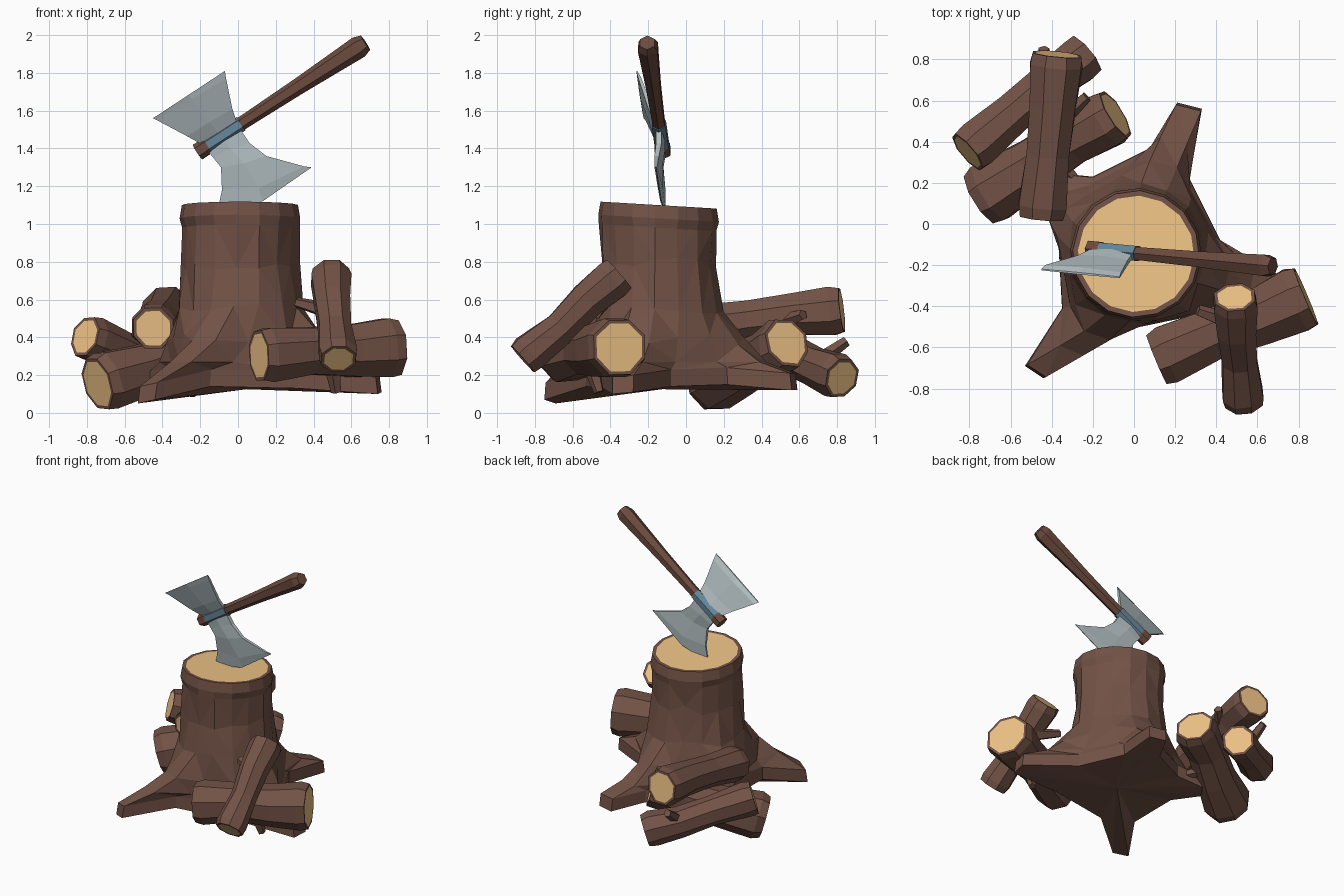
import bpy, bmesh, math, random
from mathutils import Vector

if "Cube" in bpy.data.objects:
    bpy.data.objects.remove(bpy.data.objects["Cube"])

random.seed(4)


def material(name, rgb):
    m = bpy.data.materials.new(name)
    m.diffuse_color = (*rgb, 1)
    m.use_nodes = True
    m.node_tree.nodes["Principled BSDF"].inputs["Base Color"].default_value = m.diffuse_color
    return m


BARK = material("bark", (0.17, 0.085, 0.062))
WOOD = material("cut_wood", (0.87, 0.55, 0.24))
HANDLE = material("handle_wood", (0.15, 0.07, 0.048))
STEEL = material("steel", (0.45, 0.52, 0.54))
BAND = material("blue_steel", (0.13, 0.24, 0.32))


def finish(bm, name, mats):
    bmesh.ops.recalc_face_normals(bm, faces=bm.faces)
    me = bpy.data.meshes.new(name)
    bm.to_mesh(me)
    bm.free()
    for m in mats:
        me.materials.append(m)
    ob = bpy.data.objects.new(name, me)
    bpy.context.collection.objects.link(ob)
    return ob


def skin(bm, rings):
    """Bridge successive closed rings of vertices; returns the side faces."""
    faces = []
    for a, b in zip(rings, rings[1:]):
        n = len(a)
        for i in range(n):
            j = (i + 1) % n
            faces.append(bm.faces.new((a[i], a[j], b[j], b[i])))
    return faces


def cut_end(bm, face, rim):
    """Inset an end face so that a bark rim surrounds the pale wood."""
    face.normal_update()
    bmesh.ops.inset_individual(bm, faces=[face], thickness=rim)
    face.material_index = 1


def tube(name, start, end, profile, sides, mats, rim=0, jitter=0):
    """Faceted round bar; profile is a list of (fraction, radius)."""
    a, b = Vector(start), Vector(end)
    q = (b - a).to_track_quat('Z', 'Y')
    bm = bmesh.new()
    rings = []
    for k, (t, r) in enumerate(profile):
        off = Vector((0, 0, 0))
        if 1 < k < len(profile) - 2:
            off = q @ Vector((random.uniform(-1, 1), random.uniform(-1, 1), 0)) * jitter
        ring = []
        for i in range(sides):
            an = 2 * math.pi * (i + 0.5) / sides
            rr = r * (1 + random.uniform(-1, 1) * jitter * 3)
            ring.append(bm.verts.new(a.lerp(b, t) + off + q @ Vector((rr * math.cos(an), rr * math.sin(an), 0))))
        rings.append(ring)
    skin(bm, rings)
    caps = [bm.faces.new(rings[0][::-1]), bm.faces.new(rings[-1])]
    if rim:
        bmesh.ops.recalc_face_normals(bm, faces=bm.faces)
        for c in caps:
            cut_end(bm, c, rim)
    return finish(bm, name, mats)


# Stump: each root is two tip columns, with two valley columns between roots
CX, CY = 0.01, -0.145
base = [(0.74, -0.39, .10), (0.76, -0.28, .11), (0.42, -0.08, .14), (0.27, 0.22, .15),
        (0.33, 0.56, .12), (0.21, 0.59, .12), (0.08, 0.37, .14), (-0.20, 0.23, .15),
        (-0.40, 0.25, .13), (-0.47, 0.15, .13), (-0.37, -0.05, .15), (-0.35, -0.41, .13),
        (-0.53, -0.69, .05), (-0.44, -0.75, .07), (-0.15, -0.53, .14), (0.32, -0.44, .13)]
N = len(base)
# (height, circle radius, blend towards root outline)
levels = [(0, .40, 1), (.09, .39, .97), (.27, .37, .55), (.39, .355, .25), (.55, .33, .03),
          (.79, .307, 0), (.98, .308, 0), (1.03, .32, 0), (1.10, .308, 0)]
bm = bmesh.new()
rings = []
for k, (z, r, f) in enumerate(levels):
    ring = []
    for i, (bx, by, bz) in enumerate(base):
        an = math.radians(334 + 360 / N * i)
        rr = r + (random.uniform(-.012, .012) if 1 < k < 7 else 0)
        x, y = CX + rr * math.cos(an), CY + rr * math.sin(an)
        zz = z + (bz if k < 2 else 0)
        if 2 < k < 6:
            zz += random.uniform(-.035, .035)
        if k > 5:
            zz -= 0.06 * (y - CY)
        ring.append(bm.verts.new((x + (bx - x) * f, y + (by - y) * f, zz)))
    rings.append(ring)
sides = skin(bm, rings)
top = bm.faces.new(rings[-1])
bottom = bm.faces.new(rings[0][::-1])
bmesh.ops.recalc_face_normals(bm, faces=bm.faces)
cut_end(bm, top, 0.025)
bmesh.ops.poke(bm, faces=[bottom])
bmesh.ops.triangulate(bm, faces=sides[N:N * 6], quad_method='SHORT_EDGE')
finish(bm, "stump", [BARK, WOOD])


# Firewood logs: start, end, start radius, end radius
logs = {
    "back_log_low": ((-0.745, 0.125, 0.155), (-0.09, 0.535, 0.37), .162, .148),
    "back_log_outer": ((-0.81, 0.35, 0.405), (-0.235, 0.825, 0.185), .122, .122),
    "back_log_top": ((-0.45, 0.03, 0.45), (-0.375, 0.825, 0.545), .126, .138),
    "front_log_lying": ((0.11, -0.655, 0.305), (0.835, -0.35, 0.35), .152, .17),
    "front_log_leaning": ((0.53, -0.865, 0.285), (0.49, -0.355, 0.735), .107, .115),
}
for name, (a, b, ra, rb) in logs.items():
    prof = [(0, ra * .92), (.07, ra), (.38, ra * .87), (.68, rb * .87), (.93, rb), (1, rb * .92)]
    tube(name, a, b, prof, 8, [BARK, WOOD], rim=0.018, jitter=0.012)

# Short broken twigs on the logs
twigs = [((0.48, -0.48, 0.54), (0.31, -0.42, 0.585)),
         ((0.50, -0.50, 0.25), (0.52, -0.46, 0.11)),
         ((0.40, -0.50, 0.36), (0.35, -0.42, 0.41)),
         ((-0.42, 0.68, 0.26), (-0.44, 0.85, 0.38)),
         ((-0.38, 0.48, 0.47), (-0.23, 0.62, 0.52)),
         ((-0.40, 0.34, 0.24), (-0.28, 0.21, 0.20))]
for i, (a, b) in enumerate(twigs):
    tube(f"twig_{i + 1}", a, b, [(0, .045), (.6, .035), (1, .028)], 5, [BARK])

# Axe handle with flared ends, and the band at the eye
h0, h1 = Vector((-0.215, -0.122, 1.38)), Vector((0.675, -0.205, 1.96))
tube("axe_handle", h0, h1,
     [(0, .046), (.05, .046), (.08, .036), (.3, .037), (.6, .044), (.88, .056), (.96, .06), (1, .045)],
     6, [HANDLE])
tube("axe_band", h0.lerp(h1, .06), h0.lerp(h1, .26), [(0, .042), (1, .042)], 6, [BAND])

# Double axe head: rows across it (left, middle, right in x,z), depth, half thickness
rows = [((-.45, 1.56), (-.26, 1.685), (-.07, 1.81), -.262, .005),
        ((-.43, 1.55), (-.245, 1.66), (-.063, 1.77), -.245, .014),
        ((-.27, 1.465), (-.15, 1.54), (-.03, 1.61), -.185, .02),
        ((-.19, 1.42), (-.10, 1.475), (.0, 1.52), -.14, .024),
        ((-.13, 1.35), (-.04, 1.40), (.06, 1.43), -.133, .024),
        ((-.09, 1.30), (.03, 1.32), (.15, 1.36), -.135, .02),
        ((-.085, 1.18), (.11, 1.19), (.35, 1.305), -.12, .013),
        ((-.11, 1.06), (.13, 1.12), (.39, 1.30), -.115, .003)]
bm = bmesh.new()
loops = []
for l, m, r, y, t in rows:
    def v(p, d):
        return bm.verts.new((p[0], y - 0.1 * (p[0] + .05) + d, p[1]))
    loops.append([v(l, -t * .6), v(m, -t), v(r, -t * .6), v(r, t * .6), v(m, t), v(l, t * .6)])
skin(bm, loops)
bm.faces.new(loops[0][::-1])
bm.faces.new(loops[-1])
finish(bm, "axe_head", [STEEL])
